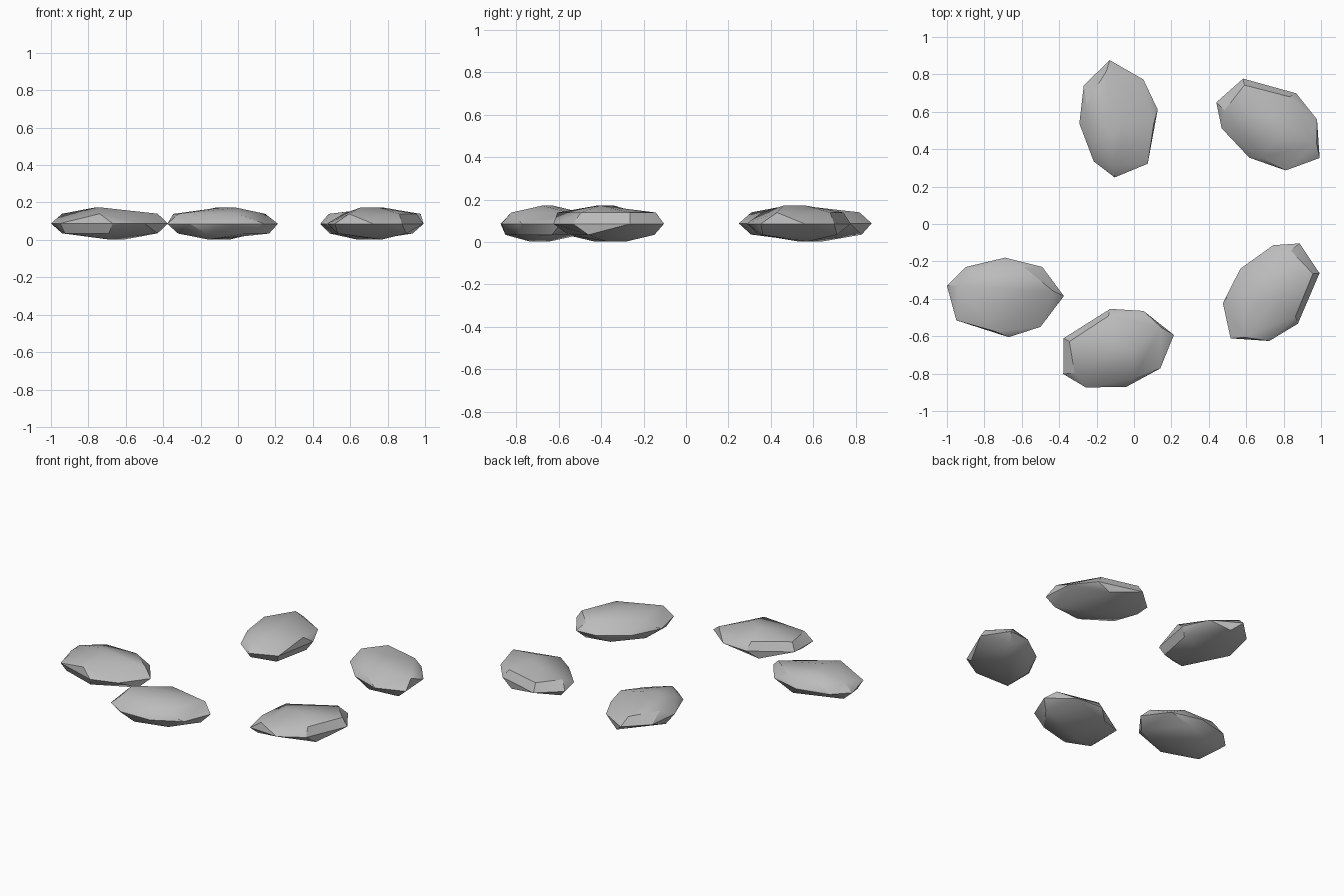
import bpy, bmesh, math
from mathutils import Vector, Matrix

if "Cube" in bpy.data.objects:
    bpy.data.objects.remove(bpy.data.objects["Cube"])

stone = bpy.data.materials.new("stone_grey")
stone.diffuse_color = (0.5, 0.5, 0.5, 1)
stone.use_nodes = True
stone.node_tree.nodes["Principled BSDF"].inputs["Base Color"].default_value = stone.diffuse_color

# Pebble cross-sections, from the top facet down to the bottom facet
MID = 0.087
LAYERS = [
    (0.172, [(-0.08, 0.05), (-0.03, -0.03)]),
    (0.140, [(-0.25, 0.06), (-0.12, 0.16), (0.10, 0.16), (0.26, 0.03), (-0.05, -0.185)]),
    (0.088, [(-0.31, 0.06), (-0.21, 0.16), (0.0, 0.21), (0.20, 0.16),
             (0.315, 0.005), (0.19, -0.16), (0.02, -0.215), (-0.26, -0.125)]),
    (0.035, [(-0.25, 0.07), (0.05, 0.175), (0.26, -0.05), (0.0, -0.18), (-0.235, -0.10)]),
    (0.002, [(0.08, 0.03), (0.0, -0.04)]),
]


def pebble(name, x, y, turn, flipped):
    """One faceted pebble, optionally rolled upside down, then turned and placed."""
    bm = bmesh.new()
    for z, ring in LAYERS:
        for px, py in ring:
            bm.verts.new((px, py, z - MID))
    bmesh.ops.convex_hull(bm, input=bm.verts[:])
    roll = Matrix.Rotation(math.pi if flipped else 0, 4, 'X')
    place = Matrix.Translation((x, y, MID)) @ Matrix.Rotation(math.radians(turn), 4, 'Z')
    bm.transform(place @ roll)
    bmesh.ops.recalc_face_normals(bm, faces=bm.faces[:])
    mesh = bpy.data.meshes.new(name)
    bm.to_mesh(mesh)
    bm.free()
    mesh.materials.append(stone)
    obj = bpy.data.objects.new(name, mesh)
    bpy.context.collection.objects.link(obj)
    # Smooth top and belly, crisp rim
    bpy.ops.object.select_all(action='DESELECT')
    obj.select_set(True)
    bpy.context.view_layer.objects.active = obj
    bpy.ops.object.shade_smooth_by_angle(angle=math.radians(30))


# Loose ring of pebbles
pebble("pebble_left", -0.69, -0.39, 0, False)
pebble("pebble_back", -0.084, 0.564, 97.4, False)
pebble("pebble_front", -0.093, -0.667, 14.4, True)
pebble("pebble_back_right", 0.732, 0.53, -33.3, True)
pebble("pebble_front_right", 0.727, -0.377, -131, True)
